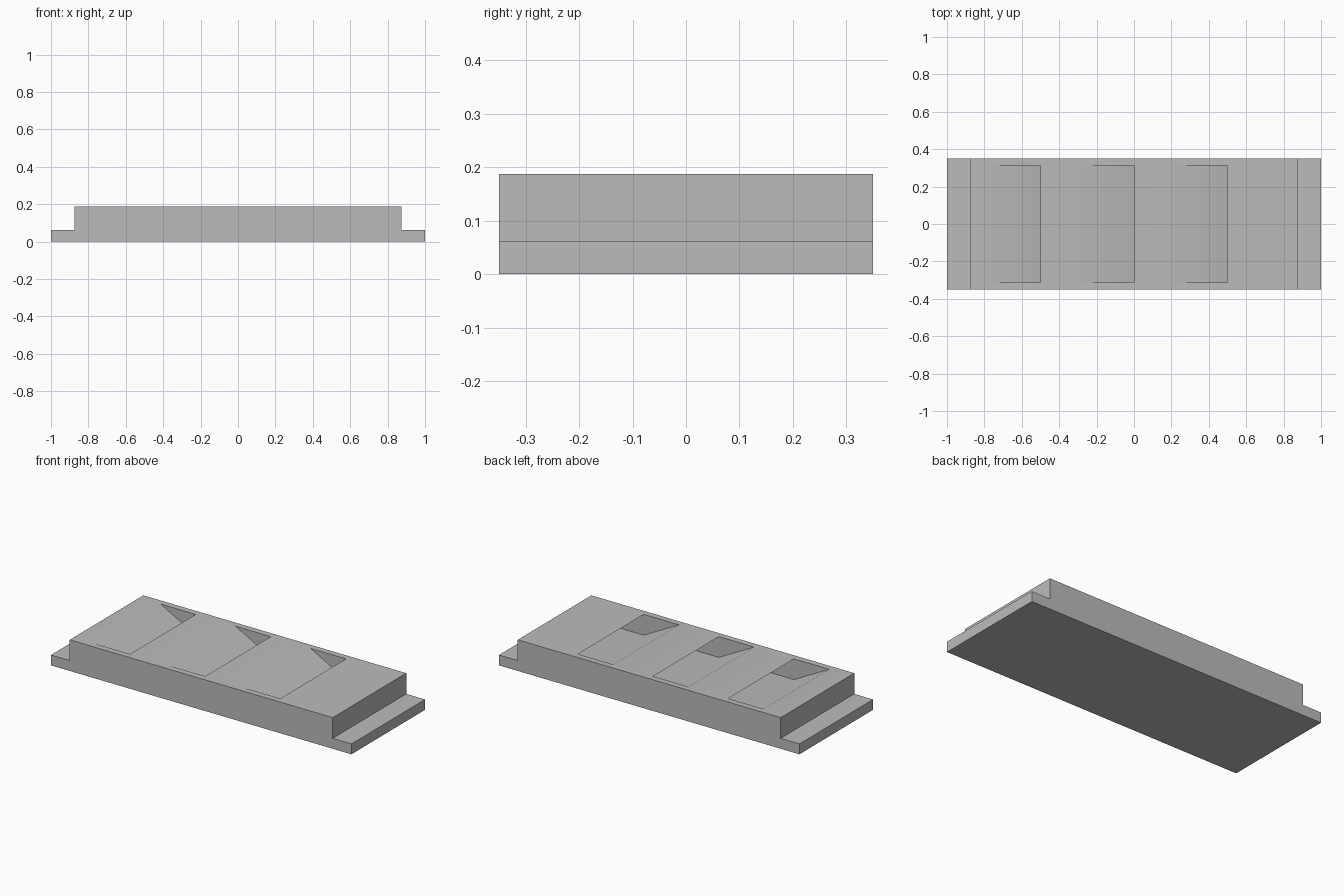
import bpy
import bmesh
from math import radians

cube = bpy.data.objects.get("Cube")
if cube:
    bpy.data.objects.remove(cube, do_unlink=True)

TOP, STEP = 0.1875, 0.0625
HALF_DEPTH, SLOT_HALF_DEPTH = 0.35, 0.3125
RAMP = 0.235

grey = bpy.data.materials.new("plain grey")
grey.use_nodes = True
colour = (0.5, 0.5, 0.5, 1)
grey.diffuse_color = colour
grey.node_tree.nodes["Principled BSDF"].inputs["Base Color"].default_value = colour


def prism(name, profile, half_depth):
    """Extrude an xz profile symmetrically along y."""
    bm = bmesh.new()
    face = bm.faces.new([bm.verts.new((x, -half_depth, z)) for x, z in profile])
    side = bmesh.ops.extrude_face_region(bm, geom=[face])["geom"]
    moved = [v for v in side if isinstance(v, bmesh.types.BMVert)]
    bmesh.ops.translate(bm, verts=moved, vec=(0, 2 * half_depth, 0))
    bmesh.ops.recalc_face_normals(bm, faces=bm.faces[:])
    mesh = bpy.data.meshes.new(name)
    bm.to_mesh(mesh)
    bm.free()
    mesh.materials.append(grey)
    obj = bpy.data.objects.new(name, mesh)
    bpy.context.collection.objects.link(obj)
    return obj


# Raised block with a low flange at each end
right_half = [(1, 0), (1, STEP), (0.875, STEP), (0.875, TOP)]
left_half = [(-x, z) for x, z in reversed(right_half)]
body = prism("vented_block", right_half + left_half, HALF_DEPTH)
bpy.context.view_layer.objects.active = body
body.select_set(True)

# Slanted slots: a ramp runs down beneath an overhanging lip
rise = 2 * TOP - STEP
for lip in (-0.5, 0, 0.5):
    slot = [(lip, STEP), (lip + RAMP, STEP),
            (lip - RAMP, rise), (lip - 2 * RAMP, rise)]
    cutter = prism("slot_cutter", slot, SLOT_HALF_DEPTH)
    cutter.hide_render = True
    cut = body.modifiers.new("slot", "BOOLEAN")
    cut.operation = "DIFFERENCE"
    cut.solver = "EXACT"
    cut.object = cutter
    bpy.ops.object.modifier_apply(modifier=cut.name)
    bpy.data.objects.remove(cutter, do_unlink=True)

bpy.ops.object.shade_smooth_by_angle(angle=radians(30))
